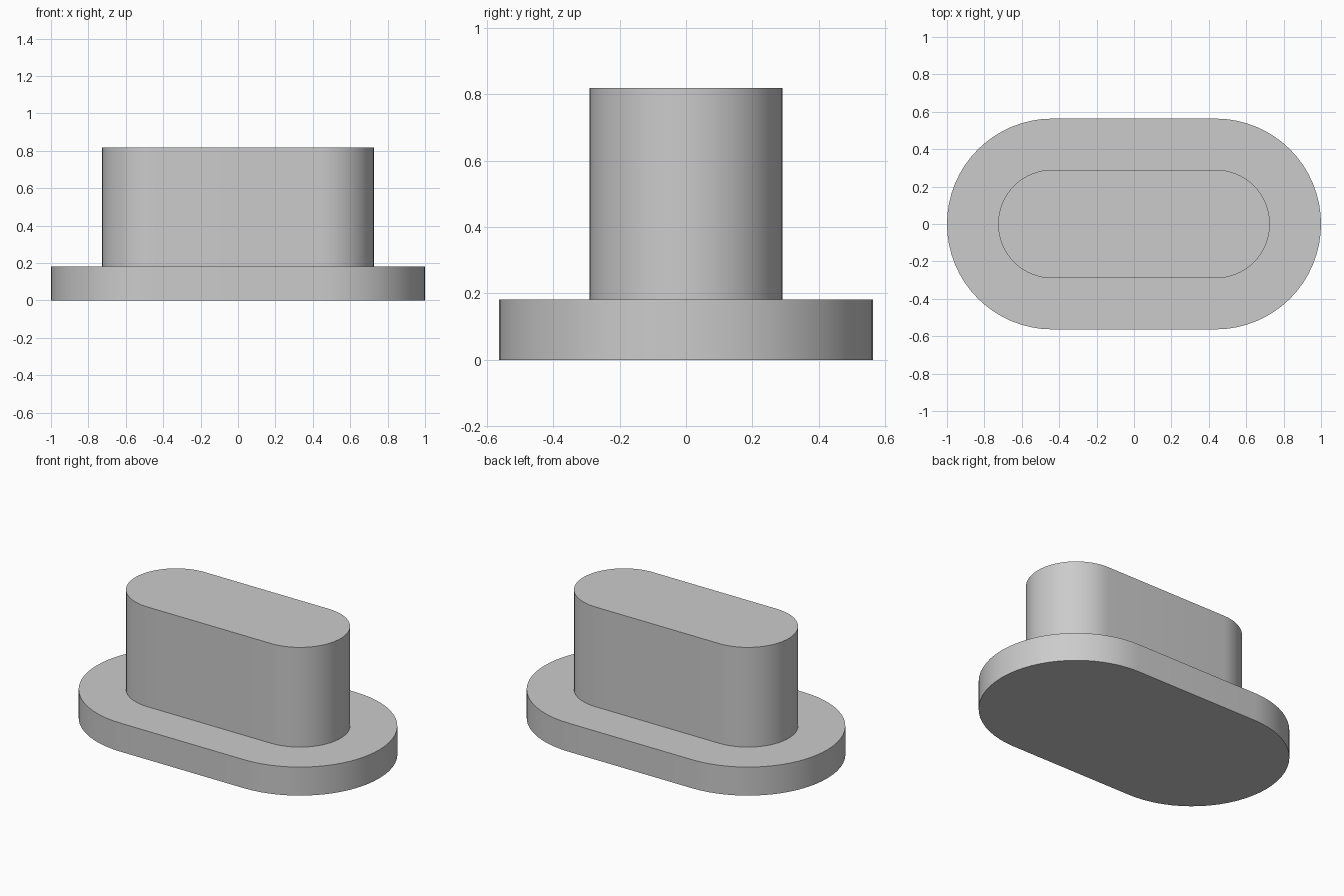
import bpy
import bmesh
from math import sin, cos, pi, radians

cube = bpy.data.objects.get("Cube")
if cube:
    bpy.data.objects.remove(cube, do_unlink=True)

HALF_STRAIGHT = 0.4365   # distance from the centre to each rounded end's centre
ARC_STEPS = 32

# One flat grey for the whole part
grey = bpy.data.materials.new("plain_grey")
grey.use_nodes = True
colour = (0.6, 0.6, 0.6, 1)
grey.diffuse_color = colour
grey.node_tree.nodes["Principled BSDF"].inputs["Base Color"].default_value = colour


def slot_ring(bm, radius, z):
    """Ring of vertices around a slot outline with rounded ends."""
    ring = []
    for side in (1, -1):
        for i in range(ARC_STEPS + 1):
            a = -pi / 2 + pi * i / ARC_STEPS
            ring.append(bm.verts.new((side * (HALF_STRAIGHT + radius * cos(a)),
                                      side * radius * sin(a), z)))
    return ring


# Wide flange with a tall narrow boss, as one closed stepped solid
bm = bmesh.new()
steps = [(0.5635, 0), (0.5635, 0.182), (0.29, 0.182), (0.29, 0.818)]
rings = [slot_ring(bm, r, z) for r, z in steps]
for low, high in zip(rings, rings[1:]):
    for i in range(len(low)):
        j = (i + 1) % len(low)
        bm.faces.new((low[i], low[j], high[j], high[i]))
bm.faces.new(reversed(rings[0]))
bm.faces.new(rings[-1])
bmesh.ops.recalc_face_normals(bm, faces=bm.faces)

mesh = bpy.data.meshes.new("flanged_plug")
bm.to_mesh(mesh)
bm.free()
mesh.materials.append(grey)
plug = bpy.data.objects.new("flanged_plug", mesh)
bpy.context.collection.objects.link(plug)

# Smooth round walls, crisp rims
bpy.ops.object.select_all(action="DESELECT")
plug.select_set(True)
bpy.context.view_layer.objects.active = plug
bpy.ops.object.shade_smooth_by_angle(angle=radians(30))
